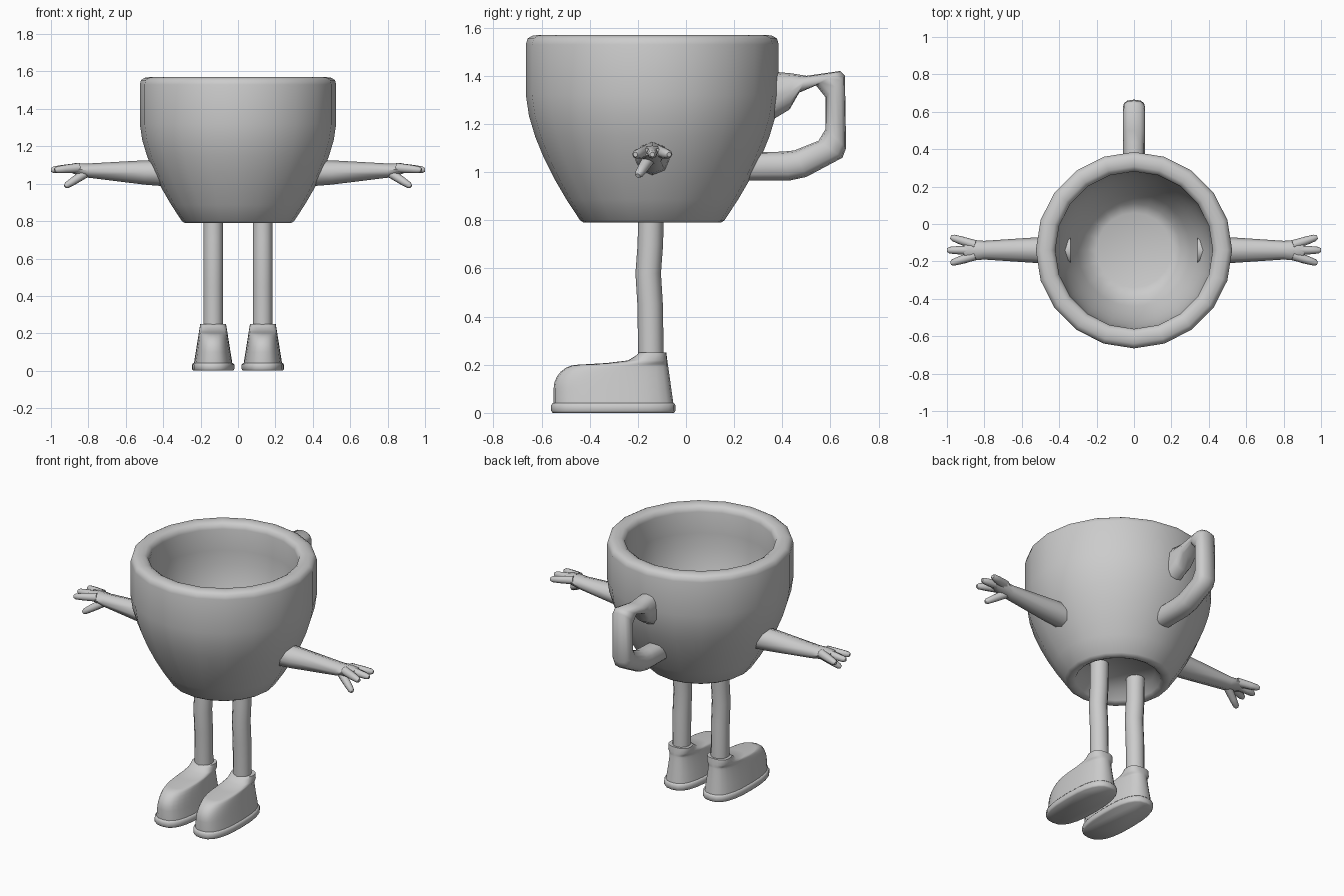
import bpy, bmesh, math
from mathutils import Vector

cube = bpy.data.objects.get("Cube")
if cube:
    bpy.data.objects.remove(cube, do_unlink=True)

colour = (0.6, 0.6, 0.6, 1)
grey = bpy.data.materials.new("light_grey")
grey.use_nodes = True
grey.diffuse_color = colour
grey.node_tree.nodes["Principled BSDF"].inputs["Base Color"].default_value = colour


def section(centre, u, v, sides, power=2):
    """Closed superelliptical ring with half axes u and v."""
    ring = []
    for i in range(sides):
        angle = math.tau * i / sides
        c, s = math.cos(angle), math.sin(angle)
        across = Vector(u) * math.copysign(abs(c) ** (2 / power), c)
        along = Vector(v) * math.copysign(abs(s) ** (2 / power), s)
        ring.append(Vector(centre) + across + along)
    return ring


def loft(name, rings, mirror=False):
    """Skin a list of rings, cap both ends and shade smooth."""
    bm = bmesh.new()
    loops = [[bm.verts.new(point) for point in ring] for ring in rings]
    for lower, upper in zip(loops, loops[1:]):
        for i in range(len(lower)):
            bm.faces.new((lower[i - 1], lower[i], upper[i], upper[i - 1]))
    bm.faces.new(loops[0])
    bm.faces.new(loops[-1])
    bmesh.ops.recalc_face_normals(bm, faces=bm.faces)
    mesh = bpy.data.meshes.new(name)
    bm.to_mesh(mesh)
    bm.free()
    mesh.materials.append(grey)
    obj = bpy.data.objects.new(name, mesh)
    bpy.context.collection.objects.link(obj)
    bpy.ops.object.select_all(action='DESELECT')
    obj.select_set(True)
    bpy.context.view_layer.objects.active = obj
    bpy.ops.object.shade_smooth_by_angle(angle=math.radians(60))
    if mirror:
        obj.modifiers.new("Mirror", 'MIRROR').use_mirror_merge = False


def bowl(low, high, power, steps=6):
    """Wall profile (radius, height) that starts sloped and ends upright."""
    wall = []
    for i in range(steps + 1):
        t = i / steps
        radius = low[0] + (high[0] - low[0]) * (1 - (1 - t) ** power)
        wall.append((radius, low[1] + (high[1] - low[1]) * t))
    return wall


def rounded_rim(centre_radius, half_width, bottom, height, steps=6):
    """Profile over the lip, from the outer side to the inner side."""
    arc = [math.pi * i / steps for i in range(steps + 1)]
    return [(centre_radius + half_width * math.cos(a),
             bottom + height * math.sin(a) ** 0.7) for a in arc[:-1]] \
        + [(centre_radius - half_width, bottom)]


middle_y = -0.14

# Cup: recessed base, outer wall, rounded rim, inner wall and floor
profile = [(0.21, 0.85), (0.24, 0.8), (0.26, 0.79), (0.285, 0.79)]
profile += bowl((0.3, 0.8), (0.525, 1.32), 1.6)
profile += rounded_rim(0.473, 0.052, 1.53, 0.04)
profile += reversed(bowl((0.25, 0.9), (0.42, 1.4), 2))
profile.append((0.2, 0.88))
loft("cup", [section((0, middle_y, z), (r, 0, 0), (0, r, 0), 20)
             for r, z in profile])

# Handle: outer edge paired with inner edge, both as (y, z)
outer_edge = [(0.33, 1.42), (0.44, 1.41), (0.5, 1.4), (0.64, 1.42), (0.66, 1.4),
              (0.665, 1.1), (0.65, 1.06), (0.5, 0.98), (0.43, 0.965), (0.22, 0.965)]
inner_edge = [(0.33, 1.2), (0.43, 1.26), (0.47, 1.33), (0.54, 1.36), (0.58, 1.31),
              (0.58, 1.18), (0.55, 1.13), (0.45, 1.09), (0.4, 1.085), (0.22, 1.08)]
rings = []
for outer, inner in zip(outer_edge, inner_edge):
    outer, inner = Vector((0, *outer)), Vector((0, *inner))
    rings.append(section((outer + inner) / 2, (0.06, 0, 0),
                         (outer - inner) / 2, 12, 2.5))
loft("handle", rings)

# Arms tapering into flat palms: x, z, half height, half depth
arm = [(0.34, 1.055, 0.073, 0.077), (0.5, 1.06, 0.065, 0.07),
       (0.8, 1.07, 0.038, 0.05), (0.87, 1.08, 0.03, 0.055),
       (0.91, 1.083, 0.018, 0.045)]
loft("arms", [section((x, middle_y, z), (0, depth, 0), (0, 0, height), 8)
              for x, z, height, depth in arm], mirror=True)


def finger(name, base, tip):
    """Tapered finger with a rounded tip."""
    base, tip = Vector(base), Vector(tip)
    direction = (tip - base).normalized()
    side = direction.cross(Vector((0, 0, 1))).normalized()
    up = side.cross(direction)
    rings = []
    for t, radius in ((0, 0.026), (0.6, 0.022), (0.9, 0.018), (1, 0.01)):
        rings.append(section(base.lerp(tip, t), side * radius, up * radius, 8))
    loft(name, rings, mirror=True)


# Fingers fan out evenly from the palm, thumbs point down and forward
for name, spread, reach in (("front_fingers", -0.07, 0.98),
                            ("middle_fingers", 0, 1),
                            ("back_fingers", 0.07, 0.98)):
    finger(name, (0.85, middle_y + spread * 0.4, 1.085),
           (reach, middle_y + spread, 1.073))
finger("thumbs", (0.81, -0.15, 1.06), (0.925, -0.2, 0.985))

# Legs with a slight knee bend
rings = []
for z, bend in ((0.2, 0), (0.45, 0.004), (0.58, 0.012), (0.7, 0.003), (0.86, 0)):
    rings.append(section((0.132, -0.145 - bend, z), (0.053, 0, 0), (0, 0.053, 0), 12))
loft("legs", rings, mirror=True)


def shoe_ring(toe, heel, z, half_width):
    return section((0.133, (toe + heel) / 2, z), (half_width, 0, 0),
                   (0, (heel - toe) / 2, 0), 24, 2.6)


# Soles with softened edges
rings = []
for z, inset in ((0, 0.006), (0.008, 0), (0.033, 0), (0.042, 0.008)):
    rings.append(shoe_ring(inset - 0.56, -0.044 - inset, z, 0.113 - inset))
loft("soles", rings, mirror=True)

# Shoe uppers: domed toe, then the instep rising to the ankle collar
toe_line = [(-0.55, 0.03)]
for i in range(7):
    angle = math.pi / 2 * i / 6
    toe_line.append((-0.45 - 0.1 * math.cos(angle), 0.1 + 0.1 * math.sin(angle)))
toe_line += [(-0.33, 0.207), (-0.24, 0.218), (-0.205, 0.24), (-0.195, 0.25)]
loft("shoe_uppers", [shoe_ring(toe, -0.047 - z * 0.14, z, 0.109 - z * 0.16)
                     for toe, z in toe_line], mirror=True)
